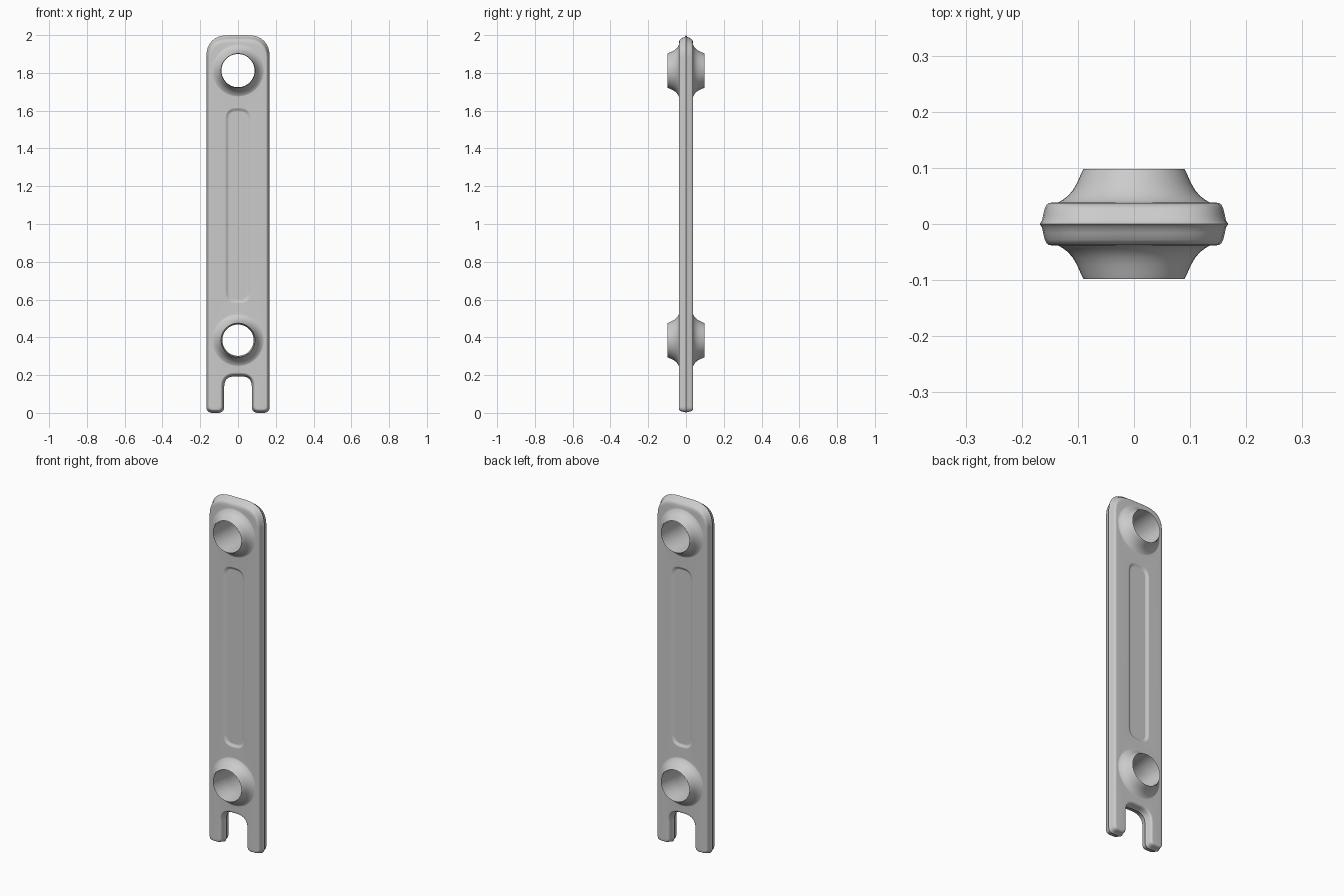
import bpy, bmesh, math
from mathutils import Vector, Matrix

if "Cube" in bpy.data.objects:
    bpy.data.objects.remove(bpy.data.objects["Cube"], do_unlink=True)

HALF_THICK = 0.038


def rounded(corners, steps=8):
    """Points along a path whose (x, z, cut) corners are rounded; cut 0 stays a point."""
    pts = []
    for i, (x, z, cut) in enumerate(corners):
        p = Vector((x, z))
        if cut == 0:
            pts.append(p)
            continue
        prev = Vector(corners[i - 1][:2])
        nxt = Vector(corners[(i + 1) % len(corners)][:2])
        a = p + (prev - p).normalized() * cut
        b = p + (nxt - p).normalized() * cut
        for k in range(steps + 1):
            t = k / steps
            pts.append(a * (1 - t) ** 2 + p * 2 * t * (1 - t) + b * t * t)
    return pts


def outward(pts):
    """Outward normals of a counter-clockwise loop."""
    n = len(pts)
    tangents = [(pts[(i + 1) % n] - pts[i - 1]).normalized() for i in range(n)]
    return [Vector((t.y, -t.x)) for t in tangents]


def ring(bm, pts, y):
    return [bm.verts.new((p.x, -y, p.y)) for p in pts]


def bridge(bm, a, b):
    for i in range(len(a)):
        j = (i + 1) % len(a)
        bm.faces.new((a[i], a[j], b[j], b[i]))


def loft(bm, loops):
    """Bridge successive (points, y) loops; return the first and last rings."""
    rings = [ring(bm, pts, y) for pts, y in loops]
    for a, b in zip(rings, rings[1:]):
        bridge(bm, a, b)
    return rings[0], rings[-1]


def loop_edges(bm, verts):
    return [bm.edges.get((verts[i - 1], verts[i])) for i in range(len(verts))]


def circle(z, r, n=48):
    return [Vector((r * math.cos(a), z + r * math.sin(a)))
            for a in (math.tau * i / n for i in range(n))]


bm = bmesh.new()

# Outer rim: rounded top, two feet and the notch between them
half = rounded([(0, 0.193, 0), (0.073, 0.193, 0.055), (0.073, 0, 0.035),
                (0.168, 0, 0.035), (0.168, 2, 0.12), (0, 2, 0)])
outline = half + [Vector((-p.x, p.y)) for p in reversed(half[1:-1])]
normals = outward(outline)
rim = [(0, 0), (0.004, 0.006), (0.006, 0.016), (0.009, 0.028),
       (0.012, 0.034), (0.016, 0.037), (0.021, HALF_THICK)]
_, rim_edge = loft(bm, [
    ([p - n * d * (1 + 1.2 * max(n.y, 0)) for p, n in zip(outline, normals)], y)
    for d, y in rim])
flat_edges = loop_edges(bm, rim_edge)

# Flared hubs, each with a bore through the plate
flare = [(0.138, HALF_THICK), (0.134, 0.039), (0.127, 0.043), (0.118, 0.05),
         (0.109, 0.06), (0.101, 0.074), (0.095, 0.088), (0.090, 0.098)]
for z, waist in ((1.812, 0.088), (0.385, 0.083)):
    profile = flare + [(0.5 * (waist + 0.09), 0.06), (waist, 0.025), (waist, 0)]
    base, _ = loft(bm, [(circle(z, r), y) for r, y in profile])
    flat_edges += loop_edges(bm, base)

# Shallow recessed panel between the hubs
panel = rounded([(-0.068, 0.58, 0.06), (0.068, 0.58, 0.06),
                 (0.068, 1.615, 0.06), (-0.068, 1.615, 0.06)])
panel_normals = outward(panel)
dish = [(0, 0), (0.004, 0.001), (0.010, 0.005), (0.016, 0.008), (0.020, 0.009)]
panel_edge, panel_floor = loft(bm, [
    ([p - n * d for p, n in zip(panel, panel_normals)], HALF_THICK - y)
    for d, y in dish])
flat_edges += loop_edges(bm, panel_edge)
bm.faces.new(panel_floor)

# Flat face joining rim, hubs and panel
bmesh.ops.triangle_fill(bm, use_beauty=True, edges=flat_edges, normal=(0, -1, 0))

# Back half mirrors the front half
bmesh.ops.mirror(bm, geom=bm.verts[:] + bm.edges[:] + bm.faces[:],
                 matrix=Matrix.Identity(4), merge_dist=0.0001, axis='Y')
bmesh.ops.remove_doubles(bm, verts=bm.verts[:], dist=0.0001)
bmesh.ops.recalc_face_normals(bm, faces=bm.faces[:])

mesh = bpy.data.meshes.new("radiator_section")
bm.to_mesh(mesh)
bm.free()
section = bpy.data.objects.new("radiator_section", mesh)
bpy.context.collection.objects.link(section)

# Grey metal
grey = bpy.data.materials.new("grey_metal")
grey.use_nodes = True
colour = (0.6, 0.6, 0.6, 1)
grey.diffuse_color = colour
grey.node_tree.nodes["Principled BSDF"].inputs["Base Color"].default_value = colour
mesh.materials.append(grey)

# Smooth shading with crisp hub lips
bpy.ops.object.select_all(action='DESELECT')
section.select_set(True)
bpy.context.view_layer.objects.active = section
bpy.ops.object.shade_smooth_by_angle(angle=math.radians(50))
weighted = section.modifiers.new("weighted_normals", 'WEIGHTED_NORMAL')
weighted.keep_sharp = True
